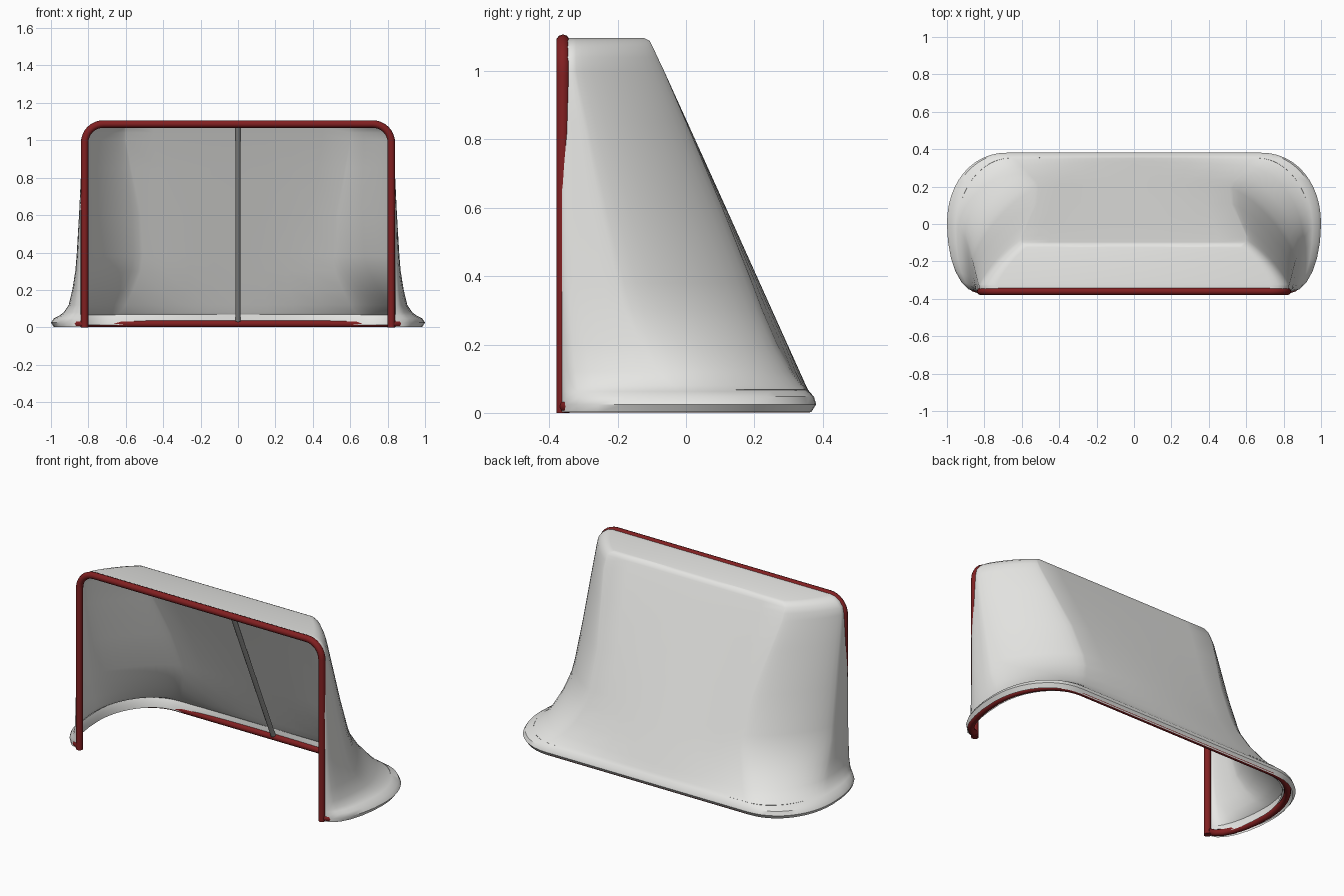
import bpy, bmesh, math

if "Cube" in bpy.data.objects:
    bpy.data.objects.remove(bpy.data.objects["Cube"])


def material(name, rgb):
    m = bpy.data.materials.new(name)
    m.diffuse_color = (*rgb, 1)
    m.use_nodes = True
    m.node_tree.nodes["Principled BSDF"].inputs["Base Color"].default_value = m.diffuse_color
    return m


RED = material("red paint", (0.22, 0.014, 0.015))
WHITE = material("white fabric", (0.79, 0.79, 0.77))
GREY = material("grey metal", (0.3, 0.3, 0.29))


def finish(ob, mat, angle=40):
    ob.data.materials.append(mat)
    bpy.ops.object.select_all(action='DESELECT')
    ob.select_set(True)
    bpy.context.view_layer.objects.active = ob
    bpy.ops.object.shade_smooth_by_angle(angle=math.radians(angle))


def tube(name, pts, radius, mat):
    """Round bar swept along a path of points."""
    cu = bpy.data.curves.new(name, 'CURVE')
    cu.dimensions = '3D'
    cu.bevel_depth, cu.bevel_resolution, cu.use_fill_caps = radius, 3, True
    sp = cu.splines.new('POLY')
    sp.points.add(len(pts) - 1)
    for p, c in zip(sp.points, pts):
        p.co = (*c, 1)
    ob = bpy.data.objects.new(name, cu)
    bpy.context.collection.objects.link(ob)
    bpy.ops.object.select_all(action='DESELECT')
    ob.select_set(True)
    bpy.context.view_layer.objects.active = ob
    bpy.ops.object.convert(target='MESH')
    finish(bpy.context.object, mat)


def section(z, xf, xm, ys, xc, yb, p=2.0, sag=0.0, yf=-0.362):
    """U-shaped outline: front edge, bulging side, superelliptic corner, bowed back."""
    half, yc = [], yb - sag
    for i in range(7):
        a = math.pi / 2 * i / 6
        half.append((xf + (xm - xf) * math.sin(a), ys + (yf - ys) * math.cos(a), z))
    for i in range(1, 13):
        a = math.pi / 2 * i / 12
        c, s = max(math.cos(a), 0) ** (2 / p), math.sin(a) ** (2 / p)
        half.append((xc + (xm - xc) * c, ys + (yc - ys) * s, z))
    half += [(xc * t, yb - sag * t * t, z) for t in (0.75, 0.5, 0.25)]
    return half + [(0, yb, z)] + [(-x, y, z) for x, y, z in reversed(half)]


def loft(name, rows, mat, cap=False):
    bm = bmesh.new()
    grid = [[bm.verts.new(p) for p in r] for r in rows]
    for a, b in zip(grid, grid[1:]):
        for i in range(len(a) - 1):
            bm.faces.new((a[i], a[i + 1], b[i + 1], b[i]))
    if cap:
        # flat panel bridging left and right halves of the last row
        t, n = grid[-1], len(grid[-1])
        m = n // 2
        for i in range(m - 1):
            bm.faces.new((t[i], t[i + 1], t[n - 2 - i], t[n - 1 - i]))
        bm.faces.new((t[m - 1], t[m], t[m + 1]))
    bmesh.ops.recalc_face_normals(bm, faces=bm.faces)
    # make the outside face away from the goal's centre plane
    ref = max(bm.faces, key=lambda f: f.calc_center_median().y)
    if (ref.normal.y < 0) == cap:
        bmesh.ops.reverse_faces(bm, faces=bm.faces)
    me = bpy.data.meshes.new(name)
    bm.to_mesh(me)
    bm.free()
    ob = bpy.data.objects.new(name, me)
    bpy.context.collection.objects.link(ob)
    finish(ob, mat)


# Fabric shell with padded skirt:
# z, front x, widest x, corner start y, corner end x, back y, corner power, back bow
ROWS = [
    (0.002, 0.842, 0.985, -0.01, 0.68, 0.366, 2.1, 0),
    (0.025, 0.842, 1.000, 0.00, 0.68, 0.381, 2.1, 0),
    (0.048, 0.842, 0.985, 0.00, 0.68, 0.374, 2.1, 0),
    (0.063, 0.842, 0.955, -0.02, 0.66, 0.360, 2.0, 0.003),
    (0.08, 0.842, 0.932, -0.04, 0.63, 0.351, 1.9, 0.010),
    (0.12, 0.842, 0.905, -0.08, 0.60, 0.333, 1.8, 0.022),
    (0.20, 0.842, 0.886, -0.13, 0.56, 0.297, 1.5, 0.030),
    (0.30, 0.842, 0.870, -0.18, 0.52, 0.252, 1.38, 0.028),
    (0.38, 0.842, 0.863, -0.20, 0.51, 0.216, 1.35, 0.022),
    (0.60, 0.842, 0.850, -0.25, 0.52, 0.117, 1.33, 0.010),
    (0.85, 0.830, 0.838, -0.30, 0.57, 0.004, 1.25, 0.003),
    (1.00, 0.826, 0.829, -0.33, 0.60, -0.064, 1.2, 0),
    (1.04, 0.818, 0.820, -0.33, 0.60, -0.083, 1.2, 0),
    (1.07, 0.797, 0.797, -0.33, 0.60, -0.097, 1.2, 0),
    (1.088, 0.770, 0.770, -0.33, 0.58, -0.106, 1.2, 0),
    (1.096, 0.735, 0.735, -0.33, 0.57, -0.122, 1.2, 0),
]
loft("net_shell", [section(*r) for r in ROWS], WHITE, cap=True)

# Padding turned over the inside of the base bar, thinning toward the middle of the back
loft("inner_lip", [
    section(0.068, 0.835, 0.945, -0.02, 0.66, 0.356, 2.0, 0.003),
    section(0.045, 0.825, 0.935, -0.02, 0.66, 0.356, 2.0, 0.015),
    section(0.012, 0.815, 0.930, -0.02, 0.66, 0.356, 2.0, 0.021)], WHITE)

# Front goal frame with rounded upper corners
R, X, Z = 0.10, 0.82, 1.087
arc = [(X - R + R * math.cos(a), -0.36, Z - R + R * math.sin(a))
       for a in (math.pi / 2 * i / 8 for i in range(9))]
right = [(X, -0.36, 0.0)] + arc
tube("front_frame", right + [(-x, y, z) for x, y, z in reversed(right)], 0.02, RED)

# Bent base bar on the ground
tube("base_bar", section(0.019, 0.82, 0.958, -0.02, 0.67, 0.355, 2.05, yf=-0.355), 0.019, RED)

# Sloping centre support following the back of the net
tube("centre_support", [(0, -0.125, 1.08), (0, 0.34, 0.035)], 0.014, GREY)
